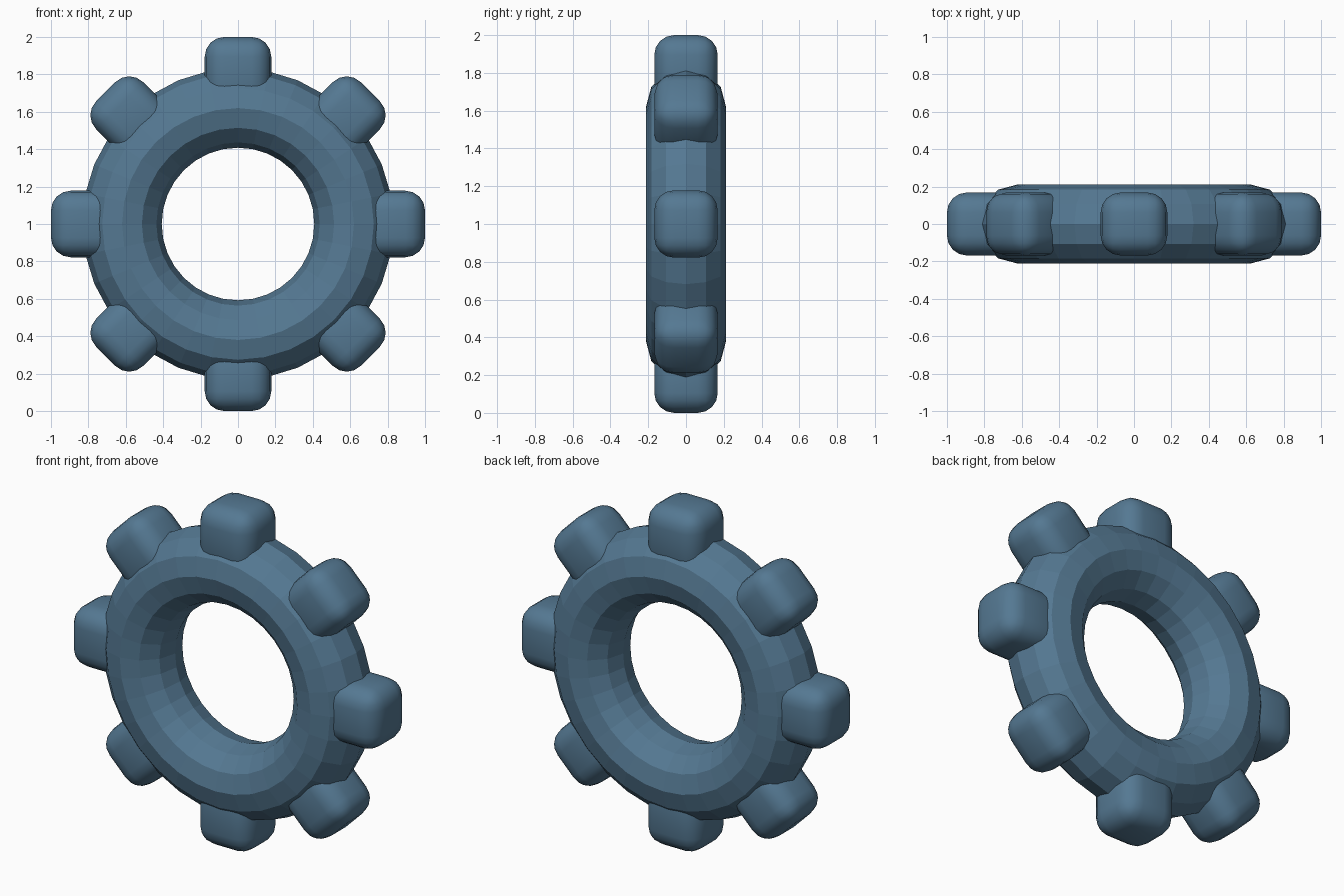
import bpy, math
from mathutils import Matrix

if "Cube" in bpy.data.objects:
    bpy.data.objects.remove(bpy.data.objects["Cube"])

TEETH = 8
mat = bpy.data.materials.new("steel_blue")
mat.diffuse_color = (0.09, 0.19, 0.29, 1)
mat.use_nodes = True
mat.node_tree.nodes["Principled BSDF"].inputs["Base Color"].default_value = mat.diffuse_color

# Faceted ring, standing upright with its axis along y
bpy.ops.mesh.primitive_torus_add(major_segments=32, minor_segments=12,
                                 major_radius=0.62, minor_radius=0.212)
ring = bpy.context.object
ring.name = "gear_ring"
ring.data.transform(Matrix.Translation((0, 0, 1)) @ Matrix.Rotation(math.pi / 2, 4, 'X'))
ring.data.materials.append(mat)
bpy.ops.object.shade_flat()


# Soft rounded block placed radially on the ring
def tooth(i):
    bpy.ops.mesh.primitive_cube_add(size=1)
    ob = bpy.context.object
    ob.name = f"gear_tooth_{i + 1}"
    ob.data.transform(Matrix.Translation((0, 0, 1))
                      @ Matrix.Rotation(i * math.tau / TEETH, 4, 'Y')
                      @ Matrix.Translation((0, 0, 0.82))
                      @ Matrix.Diagonal((0.356, 0.336, 0.36, 1)))
    ob.data.materials.append(mat)
    bevel = ob.modifiers.new("rounding", 'BEVEL')
    bevel.width = 0.105
    bevel.segments = 4
    bpy.ops.object.shade_smooth()


for i in range(TEETH):
    tooth(i)
